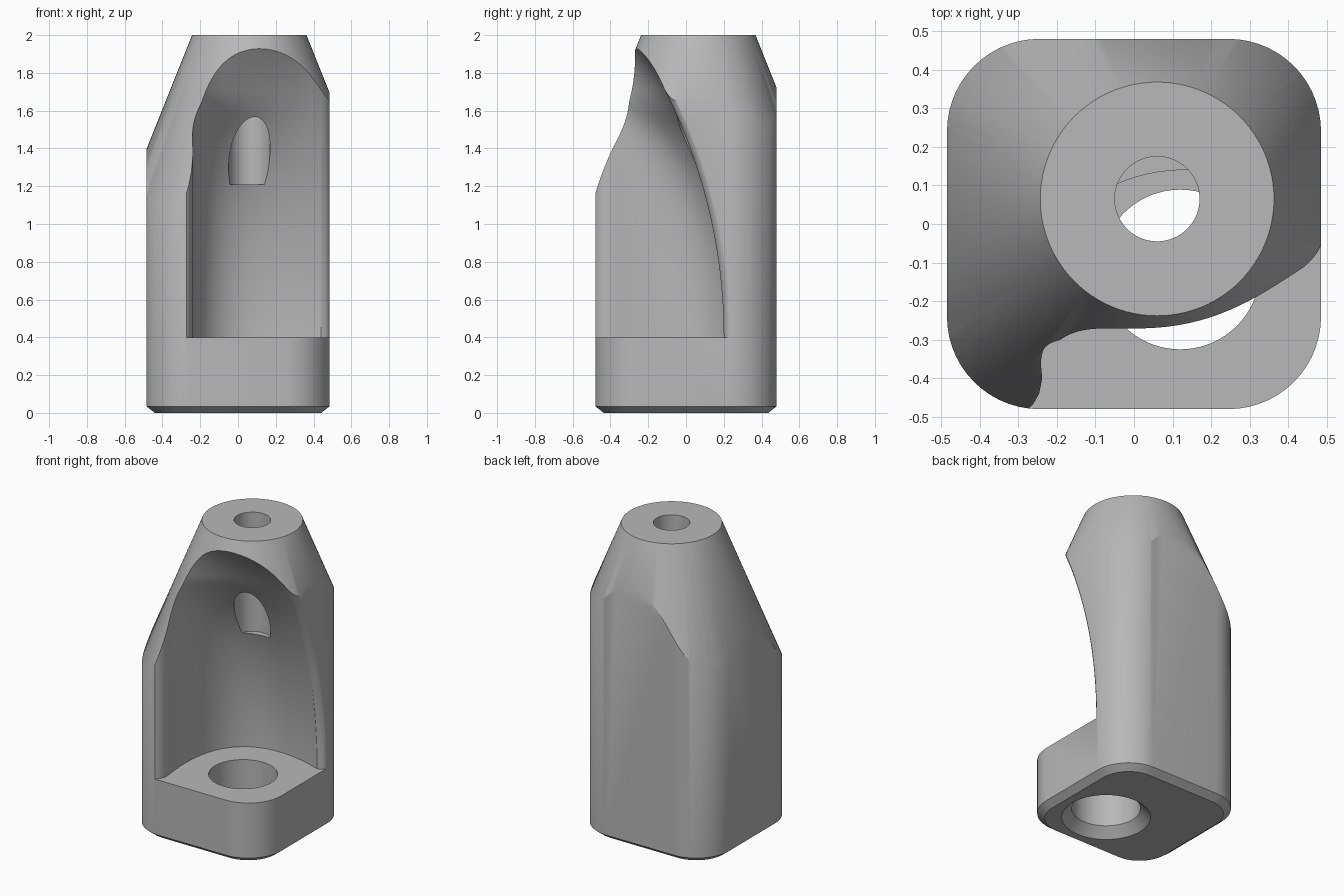
import bpy, bmesh
from math import sin, cos, pi, sqrt
from mathutils import Vector

cube = bpy.data.objects.get("Cube")
if cube:
    bpy.data.objects.remove(cube)

grey = bpy.data.materials.new("plain_grey")
grey.use_nodes = True
grey.diffuse_color = (0.48, 0.48, 0.48, 1)
grey.node_tree.nodes["Principled BSDF"].inputs["Base Color"].default_value = (0.48, 0.48, 0.48, 1)


def loft(name, rings):
    """Closed solid through rings of equal point count."""
    bm = bmesh.new()
    loops = [[bm.verts.new(p) for p in ring] for ring in rings]
    n = len(loops[0])
    for low, high in zip(loops, loops[1:]):
        for i in range(n):
            j = (i + 1) % n
            bm.faces.new((low[i], low[j], high[j], high[i]))
    bm.faces.new(loops[0][::-1])
    bm.faces.new(loops[-1])
    bmesh.ops.recalc_face_normals(bm, faces=bm.faces)
    mesh = bpy.data.meshes.new(name)
    bm.to_mesh(mesh)
    bm.free()
    mesh.materials.append(grey)
    obj = bpy.data.objects.new(name, mesh)
    bpy.context.collection.objects.link(obj)
    return obj


def circle(x, y, r, z, n=96):
    return [(x + r * cos(2 * pi * i / n), y + r * sin(2 * pi * i / n), z) for i in range(n)]


def rounded_square(inset, z, steps=14):
    r = 0.24 - inset
    pts = []
    for k, (sx, sy) in enumerate(((1, 1), (-1, 1), (-1, -1), (1, -1))):
        for i in range(steps + 1):
            a = pi / 2 * (k + i / steps)
            pts.append((sx * 0.245 + r * cos(a), sy * 0.24 + r * sin(a), z))
    return pts


def pocket_section(z, steps=36):
    """Curved back wall that leans forward with height, with rounded lips at both ends."""
    radius = 2.9
    lean = radius - sqrt(radius ** 2 - (z - 0.4) ** 2)
    right = 0.2 - lean
    p0 = Vector((-0.238, -0.40))
    p1 = Vector((-0.33 + 0.3 * lean, max(-0.36, 0.2 - lean - 3.8 * lean ** 2)))
    p2 = Vector((-0.05, 0.38 - lean - lean ** 2))
    p3 = Vector((0.44, right))
    pts = [(-0.29, -0.8), (-0.28, -0.485), (-0.262, -0.468), (-0.246, -0.44)]
    for i in range(steps + 1):
        t = i / steps
        s = 1 - t
        pts.append(tuple(p0 * s ** 3 + p1 * 3 * s * s * t + p2 * 3 * s * t * t + p3 * t ** 3))
    pts += [(0.462, right + 0.006), (0.478, right + 0.018), (0.49, right + 0.04),
            (0.7, right + 0.06), (0.7, -0.8)]
    return [(x, y, z) for x, y in pts]


# Rounded square body with chamfered foot
body = loft("body", [rounded_square(0.045, 0), rounded_square(0, 0.035), rounded_square(0, 2)])

# Tapered nose, front pocket, top bore and flared base hole
nose = loft("nose_taper", [circle(0.06, 0.065, 0.303 + 0.4 * 2.1, -0.1),
                           circle(0.06, 0.065, 0.303, 2.0)])
body.data.materials[0] = grey
pocket = loft("pocket_cutter", [pocket_section(0.4 + 1.7 * i / 30) for i in range(31)])
bore = loft("bore_cutter", [circle(0.06, 0.065, 0.11, 1.21, 64), circle(0.06, 0.065, 0.11, 2.1, 64)])
base_hole = loft("base_hole_cutter", [circle(0.12, -0.118, 0.277, -0.01), circle(0.12, -0.118, 0.207, 0.06),
                                      circle(0.12, -0.118, 0.207, 0.5)])

bpy.ops.object.select_all(action='DESELECT')
bpy.context.view_layer.objects.active = body
body.select_set(True)
for cutter, operation in ((nose, 'INTERSECT'), (pocket, 'DIFFERENCE'),
                          (bore, 'DIFFERENCE'), (base_hole, 'DIFFERENCE')):
    cutter.hide_render = True
    mod = body.modifiers.new(cutter.name, 'BOOLEAN')
    mod.operation = operation
    mod.solver = 'EXACT'
    mod.object = cutter
    bpy.ops.object.modifier_apply(modifier=mod.name)
    bpy.data.objects.remove(cutter)

bpy.ops.object.shade_smooth_by_angle(angle=0.5)
